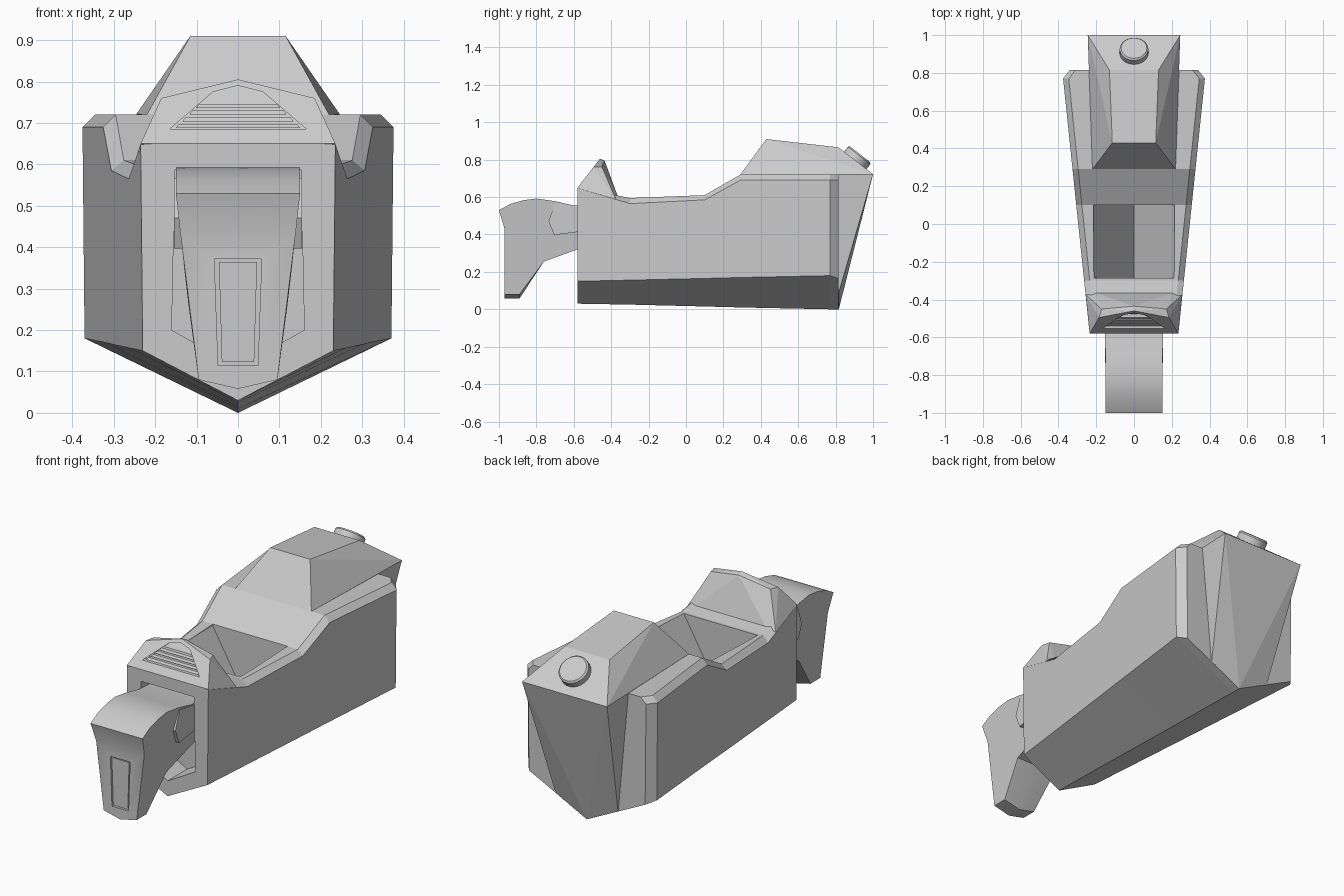
import bpy, bmesh, math
from mathutils import Vector

if "Cube" in bpy.data.objects:
    bpy.data.objects.remove(bpy.data.objects["Cube"], do_unlink=True)

grey = bpy.data.materials.new("hull_grey")
grey.use_nodes = True
grey.diffuse_color = (0.6, 0.6, 0.6, 1)
grey.node_tree.nodes["Principled BSDF"].inputs["Base Color"].default_value = grey.diffuse_color


def finish(name, bm, smooth=None):
    bmesh.ops.recalc_face_normals(bm, faces=bm.faces)
    mesh = bpy.data.meshes.new(name)
    bm.to_mesh(mesh)
    bm.free()
    obj = bpy.data.objects.new(name, mesh)
    bpy.context.collection.objects.link(obj)
    mesh.materials.append(grey)
    if smooth:
        bpy.ops.object.select_all(action="DESELECT")
        obj.select_set(True)
        bpy.context.view_layer.objects.active = obj
        bpy.ops.object.shade_smooth_by_angle(angle=math.radians(smooth))
    return obj


def loft(name, rings, smooth=None):
    """Skin equal-length closed rings and cap both ends."""
    bm = bmesh.new()
    rows = [[bm.verts.new(p) for p in ring] for ring in rings]
    for a, b in zip(rows, rows[1:]):
        for i in range(len(a)):
            j = (i + 1) % len(a)
            bm.faces.new((a[i], a[j], b[j], b[i]))
    bm.faces.new(rows[0])
    bm.faces.new(rows[-1])
    return finish(name, bm, smooth)


def mirrored(half):
    """Close a half outline of (x, z) points that runs along +x."""
    return half + [(-x, z) for x, z in reversed(half) if x > 0]


def prism_y(name, half, front, back):
    """Extrude a mirrored front outline along y; ends are functions of z."""
    pts = mirrored(half)
    return loft(name, [[(x, f(z), z) for x, z in pts] for f in (front, back)])


def hull_of(name, half):
    """Convex solid around points and their mirror images."""
    bm = bmesh.new()
    for x, y, z in half:
        bm.verts.new((x, y, z))
        if x:
            bm.verts.new((-x, y, z))
    bmesh.ops.convex_hull(bm, input=bm.verts)
    bmesh.ops.dissolve_limit(bm, angle_limit=0.02, verts=bm.verts, edges=bm.edges)
    return finish(name, bm)


def cut(obj, cutter):
    mod = obj.modifiers.new("cut", "BOOLEAN")
    mod.operation, mod.solver, mod.object = "DIFFERENCE", "EXACT", cutter
    bpy.context.view_layer.objects.active = obj
    bpy.ops.object.modifier_apply(modifier=mod.name)
    bpy.data.objects.remove(cutter, do_unlink=True)


def flat(y):
    return lambda z: y


# Main body: keel, chine, side top and inner rim at each station
def station(y, keel, chine, side, rim, inset=0):
    w = 0.235 + (y + 0.58) * 0.104 - inset
    half = [(0, keel), (w - 0.005, chine), (w, side), (w - 0.03, rim)]
    return [(x, y, z) for x, z in mirrored(half)]


body = loft("main_body", [
    station(-0.58, 0.03, 0.15, 0.648, 0.65),
    station(-0.30, 0.025, 0.156, 0.565, 0.595),
    station(0.10, 0.015, 0.165, 0.585, 0.61),
    station(0.29, 0.01, 0.17, 0.69, 0.72),
    station(0.77, 0.0, 0.18, 0.69, 0.72),
    station(0.815, 0.0, 0.165, 0.69, 0.72, 0.04),
])

# V-shaped cockpit well and front opening
cut(body, prism_y("well_cutter", [(0, 0.23), (0.215, 0.6), (0.215, 0.8)],
                  flat(-0.285), flat(0.1)))
cut(body, prism_y("opening_cutter", [(0, 0.11), (0.16, 0.2), (0.152, 0.588)],
                  flat(-0.7), flat(-0.42)))

# Front hood with rim
hood = hull_of("front_hood", [
    (0.235, -0.58, 0.65), (0.185, -0.495, 0.76), (0, -0.46, 0.805),
    (0.172, -0.45, 0.762), (0, -0.435, 0.795),
    (0.205, -0.365, 0.605), (0.255, -0.375, 0.588), (0.235, -0.57, 0.64),
])


# Vent recess and slats follow the hood slope
def slope(offset):
    return lambda z: -0.58 + (z - 0.65) * 0.77 + offset


cut(hood, prism_y("vent_cutter", [(0, 0.685), (0.165, 0.685), (0.06, 0.775), (0, 0.79)],
                  slope(-0.1), slope(0.03)))
for i in range(4):
    z = 0.688 + i * 0.016
    w = 0.15 - i * 0.016
    prism_y(f"vent_slat_{i + 1}", [(0, z), (w, z), (w - 0.008, z + 0.01), (0, z + 0.01)],
            slope(0.01), slope(0.04))

# Rear housing running down into the stern wedge
hull_of("rear_housing", [
    (0.22, 0.29, 0.72), (0.115, 0.43, 0.91), (0.13, 0.815, 0.866),
    (0.245, 1.0, 0.722), (0.18, 0.817, 0.09), (0, 0.817, 0.0),
])

# Round cap on the sloping rear face
bm = bmesh.new()
bmesh.ops.create_cone(bm, cap_ends=True, segments=32, radius1=0.076, radius2=0.076, depth=0.08)
top = [e for e in bm.edges if all(v.co.z > 0 for v in e.verts)]
bmesh.ops.bevel(bm, geom=top, offset=0.008, segments=1, affect="EDGES")
cap = finish("rear_cap", bm, 30)
cap.location = Vector((0, 0.906, 0.797))
cap.rotation_euler.x = math.radians(-38)

# Front head: side profile swept across three columns, narrowing downward
profile = [(-0.43, 0.545), (-0.6, 0.555), (-0.7, 0.578), (-0.8, 0.592), (-0.87, 0.583),
           (-0.94, 0.563), (-1.0, 0.53), (-0.97, 0.43), (-0.97, 0.08), (-0.89, 0.08),
           (-0.76, 0.255), (-0.58, 0.32), (-0.43, 0.36)]


def column(side):
    ring = []
    for y, z in profile:
        w = 0.15 - max(0, 0.52 - z) * 0.118
        if y < -0.85 and z < 0.5:
            w = 0.15 - (0.52 - z) * 0.125
        drop = 0.022 if side == 0 and z < 0.1 else 0
        ring.append((side * w, y, z - drop))
    return ring


head = loft("front_head", [column(s) for s in (-1, 0, 1)], 25)
cut(head, prism_y("panel_cutter", [(0, 0.115), (0.048, 0.115), (0.057, 0.372), (0, 0.372)],
                  flat(-1.1), flat(-0.958)))
prism_y("head_panel", [(0, 0.123), (0.039, 0.123), (0.046, 0.364), (0, 0.364)],
        flat(-0.963), flat(-0.95))

# Neck collar, slightly wider than the head
collar = [(-0.45, 0.535), (-0.58, 0.548), (-0.7, 0.567), (-0.735, 0.47),
          (-0.705, 0.397), (-0.45, 0.43)]
loft("neck_collar", [[(x, y, z) for y, z in collar] for x in (-0.154, 0.154)])
